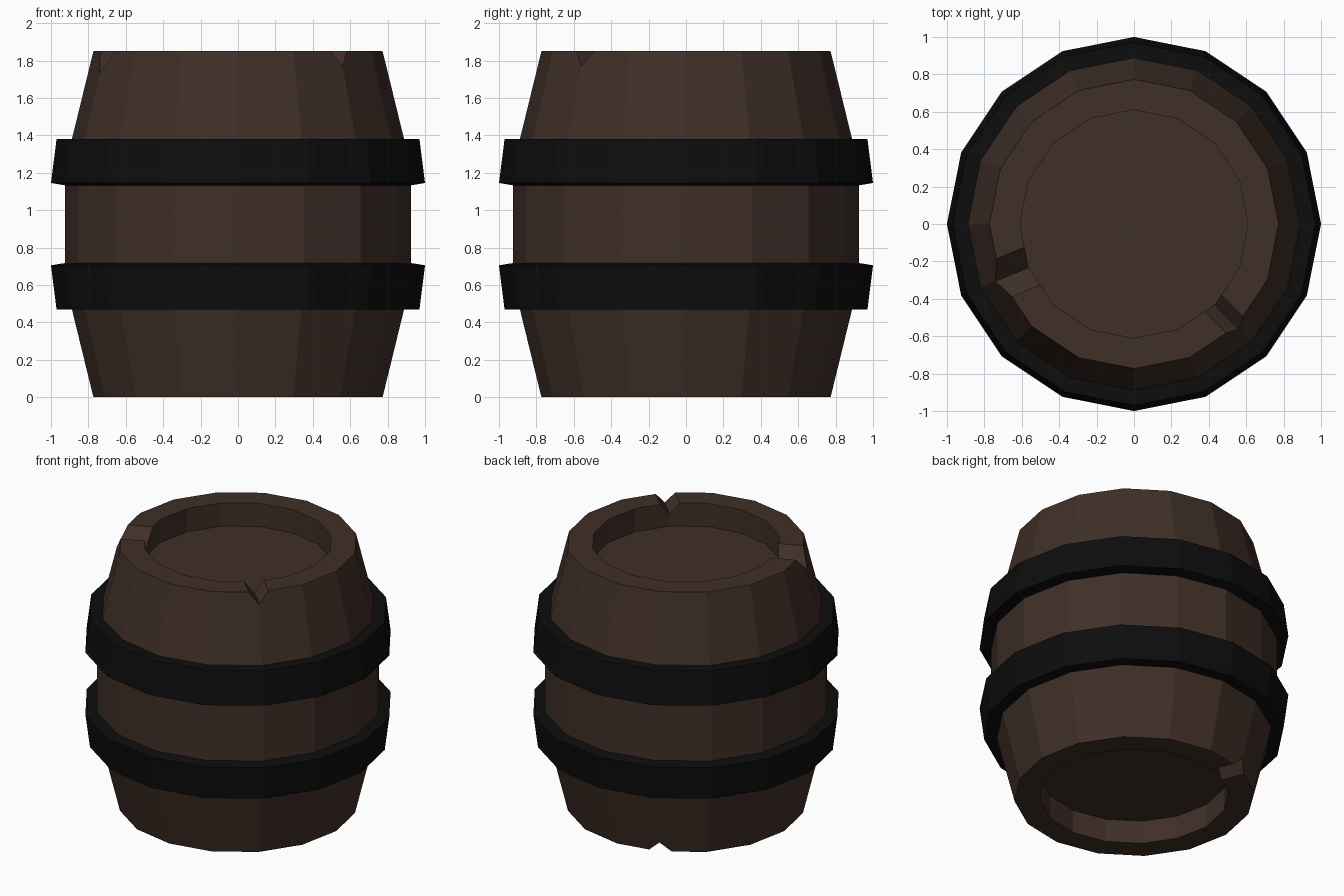
import bpy
import bmesh
from math import cos, sin, tau, radians

SIDES = 16
HEIGHT = 1.85
RECESS = 0.165

start_cube = bpy.data.objects.get("Cube")
if start_cube:
    bpy.data.objects.remove(start_cube, do_unlink=True)


def make_material(name, color):
    mat = bpy.data.materials.new(name)
    mat.use_nodes = True
    mat.diffuse_color = (*color, 1)
    bsdf = next(n for n in mat.node_tree.nodes if n.type == 'BSDF_PRINCIPLED')
    bsdf.inputs["Base Color"].default_value = (*color, 1)
    return mat


def make_object(name, bm, mat=None):
    bmesh.ops.recalc_face_normals(bm, faces=bm.faces)
    mesh = bpy.data.meshes.new(name)
    bm.to_mesh(mesh)
    bm.free()
    if mat:
        mesh.materials.append(mat)
    obj = bpy.data.objects.new(name, mesh)
    bpy.context.collection.objects.link(obj)
    return obj


def revolve(name, profile, mat, closed=False):
    """Sweep (radius, z) points round z; close the loop or cap both ends."""
    bm = bmesh.new()
    rings = [[bm.verts.new((r * cos(tau * i / SIDES), r * sin(tau * i / SIDES), z))
              for i in range(SIDES)] for r, z in profile]
    pairs = list(zip(rings, rings[1:]))
    if closed:
        pairs.append((rings[-1], rings[0]))
    else:
        bm.faces.new(rings[0])
        bm.faces.new(rings[-1])
    for a, b in pairs:
        for i in range(SIDES):
            j = (i + 1) % SIDES
            bm.faces.new((a[i], a[j], b[j], b[i]))
    return make_object(name, bm, mat)


def cut_notch(target, angle, half_width, depth, rim_z, inward):
    """Cut a V-shaped chip through the rim; inward is -1 on top, 1 below."""
    bm = bmesh.new()
    c, s = cos(radians(angle)), sin(radians(angle))
    ends = []
    for r in (0.45, 1.0):
        section = ((0, depth), (half_width * 2, -depth), (-half_width * 2, -depth))
        ends.append([bm.verts.new((r * c - t * s, r * s + t * c, rim_z + inward * d))
                     for t, d in section])
    for end in ends:
        bm.faces.new(end)
    for i in range(3):
        j = (i + 1) % 3
        bm.faces.new((ends[0][i], ends[0][j], ends[1][j], ends[1][i]))
    cutter = make_object("notch_cutter", bm)
    cutter.hide_render = True
    mod = target.modifiers.new("notch", 'BOOLEAN')
    mod.operation = 'DIFFERENCE'
    mod.solver = 'EXACT'
    mod.object = cutter
    bpy.context.view_layer.objects.active = target
    bpy.ops.object.modifier_apply(modifier=mod.name)
    bpy.data.objects.remove(cutter, do_unlink=True)


wood = make_material("dark_wood", (0.050, 0.029, 0.020))
iron = make_material("black_iron", (0.004, 0.004, 0.004))

# Barrel body with a recessed lid at each end
half = [(0.61, RECESS), (0.61, 0), (0.773, 0), (0.888, 0.47), (0.925, 0.71)]
body = revolve("barrel_body", half + [(r, HEIGHT - z) for r, z in reversed(half)], wood)

# Chips in the rims
cut_notch(body, 202.5, 0.11, 0.115, HEIGHT, -1)
cut_notch(body, 315, 0.064, 0.08, HEIGHT, -1)
cut_notch(body, 112.5, 0.075, 0.072, 0, 1)

# Iron hoops, mirrored about the middle
hoop = [(0.87, 0.47), (0.97, 0.47), (1.0, 0.705), (0.92, 0.718)]
revolve("lower_hoop", hoop, iron, closed=True)
revolve("upper_hoop", [(r, HEIGHT - z) for r, z in hoop], iron, closed=True)
